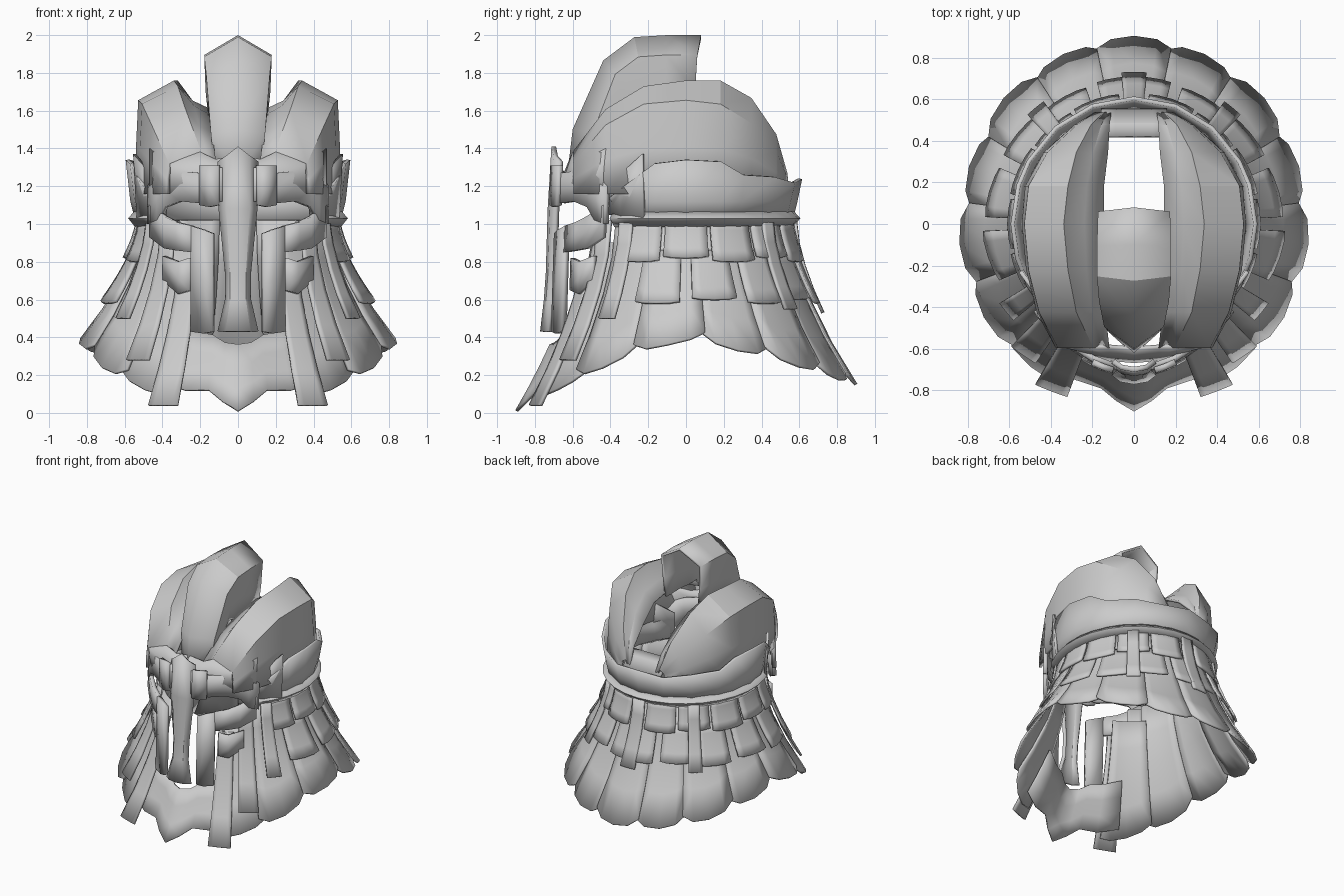
import bpy
from math import sin, cos, radians

cube = bpy.data.objects.get("Cube")
if cube:
    bpy.data.objects.remove(cube)

steel = bpy.data.materials.new("grey steel")
steel.use_nodes = True
GREY = (0.6, 0.6, 0.6, 1)
steel.diffuse_color = GREY
steel.node_tree.nodes["Principled BSDF"].inputs["Base Color"].default_value = GREY


def sheet(name, rows, thick=0.02, mirror=True):
    """Thin plate through a grid of points, optionally mirrored across x."""
    width = len(rows[0])
    points = [p for row in rows for p in row]
    faces = [(i * width + j, i * width + j + 1, (i + 1) * width + j + 1, (i + 1) * width + j)
             for i in range(len(rows) - 1) for j in range(width - 1)]
    mesh = bpy.data.meshes.new(name)
    mesh.from_pydata(points, [], faces)
    mesh.materials.append(steel)
    mesh.shade_smooth()
    mesh.set_sharp_from_angle(angle=radians(28))
    obj = bpy.data.objects.new(name, mesh)
    bpy.context.collection.objects.link(obj)
    if mirror:
        obj.modifiers.new("mirror", "MIRROR").merge_threshold = 0.002
    solid = obj.modifiers.new("thickness", "SOLIDIFY")
    solid.thickness = thick
    solid.offset = 0
    return obj


# Flared skirt surface: angle in degrees from the front, height, outward lift
def hem(angle):
    c = cos(radians(angle))
    return 0.38 - (0.35 if c > 0 else 0.23) * abs(c) ** 1.3


def on_skirt(angle, z, lift=0):
    t = max(0, (1 - z) / (1 - hem(angle)))
    a, flare = radians(angle), t ** 1.6
    return (sin(a) * (0.52 + 0.32 * flare + lift),
            -cos(a) * (0.55 + 0.35 * flare + lift), z)


def skirt_plate(name, centre, half, top, bottom, lift, corner=0.0, tilt=0.025):
    """Plate lying on the skirt; without a bottom height it follows the hem."""
    rows = []
    for i in range(5):
        f = i / 4
        row = []
        for u in (-1, -0.6, 0, 0.6, 1):
            angle = centre + half * u
            end = (hem(angle) if bottom is None else bottom) + corner * abs(u) ** 3
            row.append(on_skirt(angle, top + (end - top) * f, lift + tilt * f))
        rows.append(row)
    return sheet(name, rows, 0.016, mirror=centre < 180)


# Long petals forming the neck guard
for k, angle in enumerate(range(60, 181, 24)):
    skirt_plate("neck_petal", angle, 12.8, 1.02, None, 0.01 * (k % 2) - 0.01, 0.06, 0)
skirt_plate("front_petal", 38, 13, 0.9, None, -0.015, 0.03, -0.02)
# Middle and upper rows of scales
for k, angle in enumerate(range(78, 175, 24)):
    skirt_plate("middle_scale", angle, 9.5, 0.86, 0.58 + 0.02 * (k % 2), 0.015, 0.01)
for k, angle in enumerate(range(66, 163, 24)):
    skirt_plate("upper_scale", angle, 11, 1.02, 0.8 + 0.02 * (k % 2), 0.015, 0.01)
# Hanging straps: angle, half width, top, bottom, lift, tilt
for angle, half, top, bottom, lift, tilt in ((28, 5.5, 0.8, 0.04, 0.01, -0.03),
                                             (42, 5, 1.02, 0.28, 0.03, 0),
                                             (57, 4, 1.02, 0.5, 0.03, 0.02),
                                             (138, 4, 1.02, 0.55, 0.03, 0.02),
                                             (180, 5, 1.02, 0.53, 0.03, 0.01)):
    skirt_plate("hanging_strap", angle, half, top, bottom, lift, 0, tilt)

# Pointed throat guard: angle, upper edge, lower edge
bib = []
for angle, high, low in ((0, 0.36, 0.01), (6, 0.37, 0.06), (12, 0.41, 0.12),
                         (22, 0.43, 0.12), (34, 0.47, 0.16)):
    lift = -0.015 - 0.003 * min(angle, 16)
    bib.append([on_skirt(angle, high + (low - high) * f / 3, lift) for f in range(4)])
sheet("throat_guard", bib, 0.016)


# Head band, its rolled rim and the temple plates
def on_band(angle, z, grow):
    a = radians(angle)
    return (sin(a) * (0.52 + grow), -cos(a) * (0.54 + grow), z)


band = []
for angle, top in ((48, 1.14), (60, 1.22), (74, 1.32), (90, 1.34), (108, 1.33),
                   (120, 1.26), (140, 1.25), (160, 1.22), (180, 1.24)):
    band.append([on_band(angle, 1.02, 0.015), on_band(angle, 1.12, 0.04), on_band(angle, top, 0.065)])
sheet("head_band", band)
sheet("band_rim", [[on_band(a, 1.06, 0.025), on_band(a, 1.03, 0.055), on_band(a, 0.99, 0.02)]
                   for a in range(48, 181, 12)])
sheet("temple_plate", [[on_band(44, 1.05, 0.03), on_band(44, 1.2, 0.03)],
                       [on_band(54, 1.04, 0.04), on_band(54, 1.26, 0.05)],
                       [on_band(68, 1.03, 0.05), on_band(68, 1.37, 0.07)]])

# Side lobes of the crown: y, then x/z of base, shoulder, ridge and inner edge
LOBE = ((-0.59, 0.37, 0.36, 1.32, 0.2, 1.38, 0.12, 1.34),
        (-0.42, 0.46, 0.45, 1.52, 0.28, 1.6, 0.14, 1.48),
        (-0.22, 0.51, 0.5, 1.63, 0.32, 1.72, 0.15, 1.57),
        (0, 0.53, 0.52, 1.65, 0.34, 1.75, 0.15, 1.6),
        (0.18, 0.52, 0.5, 1.63, 0.32, 1.75, 0.15, 1.57),
        (0.34, 0.43, 0.41, 1.53, 0.28, 1.66, 0.13, 1.47),
        (0.47, 0.28, 0.27, 1.38, 0.21, 1.47, 0.12, 1.35),
        (0.53, 0.18, 0.18, 1.24, 0.15, 1.26, 0.11, 1.22))
rows = []
for y, base, xs, zs, xr, zr, xi, zi in LOBE:
    rows.append([(base, y, 1.16), ((base + xs) / 2 + 0.005, y, (1.16 + zs) / 2), (xs, y, zs),
                 (xr, y, zr), ((xr + xi) / 2, y, (zr + zi) / 2 - 0.03), (xi, y, zi)])
sheet("crown_lobe", rows)

# Forehead closing the crown above the mask: x, lower y, upper y, upper height
sheet("forehead", [[(x, low, 1.16), (x, (low + high) / 2 - 0.01, 1.26), (x, high, z)]
                   for x, low, high, z in ((0, -0.66, -0.6, 1.36), (0.12, -0.65, -0.59, 1.34),
                                           (0.2, -0.63, -0.59, 1.38), (0.36, -0.54, -0.58, 1.32),
                                           (0.46, -0.43, -0.42, 1.4))])
# Small bridge joining the lobes at the rear
sheet("rear_bridge", [[(x, 0.42, 1.3), (x, 0.48, 1.28), (x, 0.55, 1.2)] for x in (0, 0.09, 0.16)])

# Central crest, swept from brow to rear: ridge y/z, half width, inward direction
crest = []
for y, z, w, dy, dz in ((-0.62, 1.25, 0.11, 1, 0), (-0.59, 1.5, 0.135, 1, -0.2),
                        (-0.43, 1.86, 0.16, 0.6, -0.7), (-0.27, 1.98, 0.17, 0.2, -1),
                        (-0.1, 1.99, 0.17, -0.05, -1), (0.08, 1.99, 0.165, -0.2, -1)):
    crest.append([(0, y, z), (w, y + 0.1 * dy, z + 0.1 * dz),
                  (w * 0.95, y + 0.16 * dy, z + 0.28 * dz),
                  (w * 0.86, y + 0.18 * dy, z + 0.42 * dz)])
sheet("crown_crest", crest)


# Face mask, wrapped around the front: x, lower edge, upper edge
def mask_strip(name, columns, push=0, thick=0.03):
    rows = []
    for x, low, high in columns:
        y = -0.7 + 1.3 * x * x - push
        rows.append([(x, y - 0.03 * (1.2 - z), z) for z in (low, (low + high) / 2, high)])
    return sheet(name, rows, thick)


mask_strip("brow", ((0.08, 1.12, 1.3), (0.2, 1.11, 1.27), (0.3, 1.12, 1.28),
                    (0.38, 1.09, 1.28), (0.42, 1.02, 1.27), (0.47, 1.0, 1.2)))
mask_strip("brow_block", ((0.1, 1.1, 1.31), (0.15, 1.09, 1.31), (0.2, 1.1, 1.31)), 0.02, 0.03)
mask_strip("cheek_bar", ((0.13, 0.43, 0.95), (0.18, 0.42, 0.97), (0.245, 0.43, 0.99)))
mask_strip("cheek", ((0.24, 0.85, 0.99), (0.32, 0.86, 1.01), (0.38, 0.87, 1.04), (0.46, 0.93, 1.1)))
mask_strip("jaw_plate", ((0.25, 0.65, 0.82), (0.31, 0.63, 0.8), (0.39, 0.7, 0.83)), -0.03)

# Ridged nose guard with a pointed top and flared tip: height, half width, ridge y
nose = [[(0, y, z + (0.08 if z > 1.3 else 0)), (w * 0.6, y + 0.01, z + (0.03 if z > 1.3 else 0)),
         (w, y + 0.04, z)]
        for z, w, y in ((1.33, 0.1, -0.7), (1.08, 0.095, -0.72), (0.74, 0.06, -0.73),
                        (0.6, 0.06, -0.74), (0.43, 0.1, -0.76))]
sheet("nose_guard", nose, 0.025)
